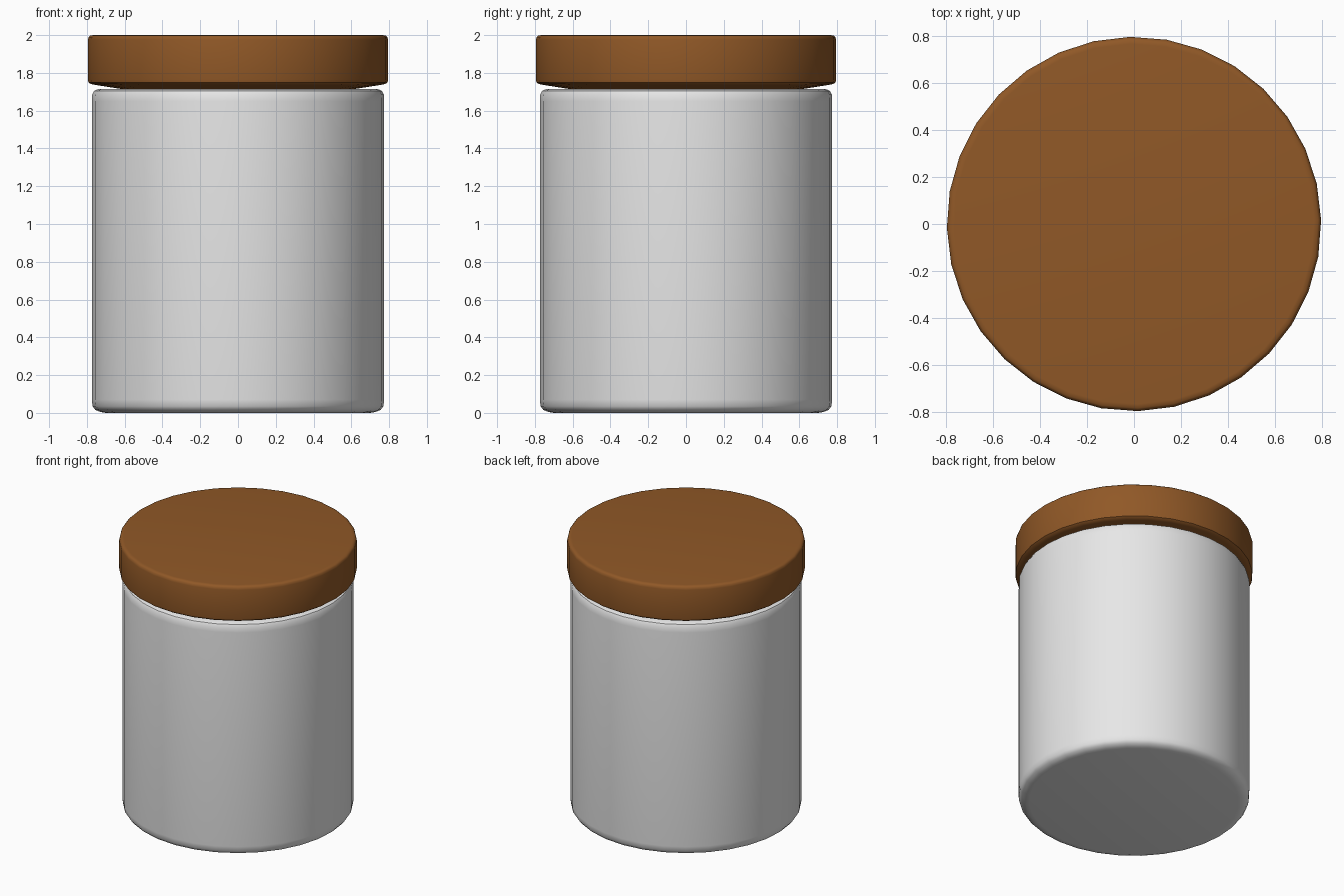
import bpy, math

if "Cube" in bpy.data.objects:
    bpy.data.objects.remove(bpy.data.objects["Cube"])

SIDES = 32
TURN = math.radians(1.2)


def material(name, color):
    m = bpy.data.materials.new(name)
    m.diffuse_color = (*color, 1)
    m.use_nodes = True
    m.node_tree.nodes["Principled BSDF"].inputs["Base Color"].default_value = m.diffuse_color
    return m


def lathe(name, profile, mat):
    """Revolve (radius, z) points, bottom to top, and cap both ends."""
    verts, faces = [], []
    for r, z in profile:
        for i in range(SIDES):
            a = TURN + 2 * math.pi * i / SIDES
            verts.append((r * math.cos(a), r * math.sin(a), z))
    for k in range(len(profile) - 1):
        for i in range(SIDES):
            j = (i + 1) % SIDES
            a, b = k * SIDES, (k + 1) * SIDES
            faces.append((a + i, a + j, b + j, b + i))
    top = (len(profile) - 1) * SIDES
    faces.append(tuple(reversed(range(SIDES))))
    faces.append(tuple(range(top, top + SIDES)))
    me = bpy.data.meshes.new(name)
    me.from_pydata(verts, [], faces)
    me.materials.append(mat)
    ob = bpy.data.objects.new(name, me)
    bpy.context.collection.objects.link(ob)
    bpy.ops.object.select_all(action='DESELECT')
    ob.select_set(True)
    bpy.context.view_layer.objects.active = ob
    bpy.ops.object.shade_smooth_by_angle(angle=math.radians(40))
    return ob


white = material("pale_ceramic", (0.8, 0.8, 0.8))
brown = material("brown_wood", (0.28, 0.098, 0.02))

# jar body with rounded base and shoulder
lathe("jar_body", [
    (0.70, 0.0), (0.725, 0.004), (0.755, 0.015), (0.77, 0.035), (0.774, 0.07),
    (0.774, 1.65), (0.772, 1.685), (0.762, 1.705), (0.74, 1.714), (0.70, 1.716),
], white)

# lid with softened rims and a shallow tapered underside
lathe("jar_lid", [
    (0.60, 1.712), (0.76, 1.737), (0.78, 1.741), (0.792, 1.75), (0.795, 1.765),
    (0.795, 1.975), (0.791, 1.99), (0.782, 1.998), (0.765, 2.0),
], brown)
